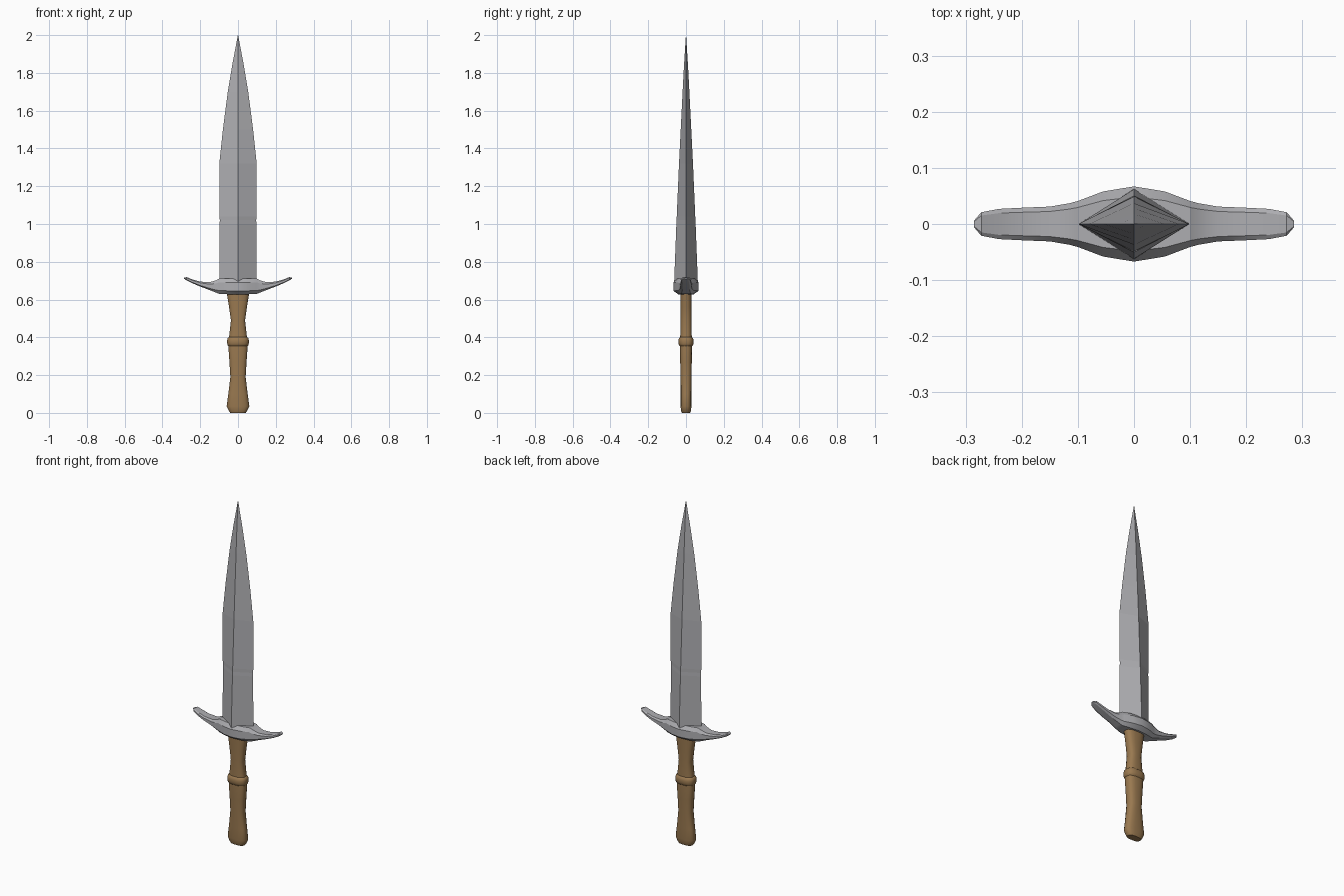
import bpy, bmesh, math

if "Cube" in bpy.data.objects:
    bpy.data.objects.remove(bpy.data.objects["Cube"])


def material(name, rgb):
    m = bpy.data.materials.new(name)
    m.diffuse_color = (*rgb, 1)
    m.use_nodes = True
    m.node_tree.nodes["Principled BSDF"].inputs["Base Color"].default_value = m.diffuse_color
    return m


steel = material("steel grey", (0.42, 0.42, 0.44))
wood = material("brown wood", (0.32, 0.19, 0.08))


def loft(name, rings, mat, smooth=None):
    """Skin a list of equal-length point rings and cap both ends."""
    bm = bmesh.new()
    loops = [[bm.verts.new(p) for p in ring] for ring in rings]
    n = len(loops[0])
    for a, b in zip(loops, loops[1:]):
        for i in range(n):
            j = (i + 1) % n
            bm.faces.new((a[i], a[j], b[j], b[i]))
    bm.faces.new(loops[0][::-1])
    bm.faces.new(loops[-1])
    bmesh.ops.remove_doubles(bm, verts=bm.verts, dist=1e-5)
    bmesh.ops.recalc_face_normals(bm, faces=bm.faces)
    me = bpy.data.meshes.new(name)
    bm.to_mesh(me)
    bm.free()
    me.materials.append(mat)
    ob = bpy.data.objects.new(name, me)
    bpy.context.collection.objects.link(ob)
    if smooth:
        bpy.ops.object.select_all(action='DESELECT')
        ob.select_set(True)
        bpy.context.view_layer.objects.active = ob
        bpy.ops.object.shade_smooth_by_angle(angle=math.radians(smooth))
    return ob


# Blade: diamond section tapering to a point (z, half width, half thickness)
blade = [(0.66, 0.099, 0.064), (0.71, 0.099, 0.062), (1.0, 0.098, 0.051),
         (1.02, 0.096, 0.05), (1.04, 0.099, 0.049), (1.32, 0.099, 0.037),
         (1.5, 0.08, 0.028), (1.7, 0.054, 0.018), (1.85, 0.029, 0.01),
         (2.0, 0.0008, 0.0005)]
loft("blade", [[(w, 0, z), (0, t, z), (-w, 0, z), (0, -t, z)]
               for z, w, t in blade], steel)

# Crossguard: octagonal section swept sideways (x, half depth, bottom, top)
half = [(0.0, 0.067, 0.628, 0.712), (0.055, 0.058, 0.628, 0.712),
        (0.1, 0.041, 0.630, 0.711), (0.115, 0.037, 0.636, 0.702),
        (0.15, 0.031, 0.650, 0.692), (0.2, 0.029, 0.669, 0.695),
        (0.24, 0.027, 0.686, 0.706), (0.272, 0.021, 0.702, 0.719),
        (0.285, 0.006, 0.710, 0.716)]
guard = [(-x, d, b, t) for x, d, b, t in half[:0:-1]] + half


def guard_ring(x, d, b, t):
    h = t - b
    side = [(0.62, 0), (1, 0.22), (1, 0.75), (0.72, 1)]
    pts = side + [(-y, z) for y, z in side[::-1]]
    return [(x, y * d, b + z * h) for y, z in pts]


loft("crossguard", [guard_ring(*g) for g in guard], steel, 20)

# Handle: rounded flat section with a raised ring (z, half width, half depth)
grip = [(0.0, 0.042, 0.022), (0.012, 0.050, 0.027), (0.035, 0.061, 0.029),
        (0.1, 0.052, 0.029), (0.19, 0.041, 0.030), (0.27, 0.046, 0.031),
        (0.355, 0.052, 0.033), (0.40, 0.048, 0.031), (0.49, 0.038, 0.030),
        (0.56, 0.048, 0.030), (0.645, 0.062, 0.030)]
ring = [(0.35, 0.048, 0.030), (0.357, 0.055, 0.037), (0.367, 0.058, 0.041),
        (0.385, 0.058, 0.041), (0.396, 0.055, 0.037), (0.403, 0.046, 0.029)]


def oval(z, w, d, n=16):
    pts = []
    for i in range(n):
        a = 2 * math.pi * (i + 0.5) / n
        c, s = math.cos(a), math.sin(a)
        pts.append((w * math.copysign(abs(c) ** 0.75, c),
                    d * math.copysign(abs(s) ** 0.75, s), z))
    return pts


loft("handle", [oval(*g) for g in grip], wood, 40)
loft("handle_ring", [oval(*g) for g in ring], wood, 40)
